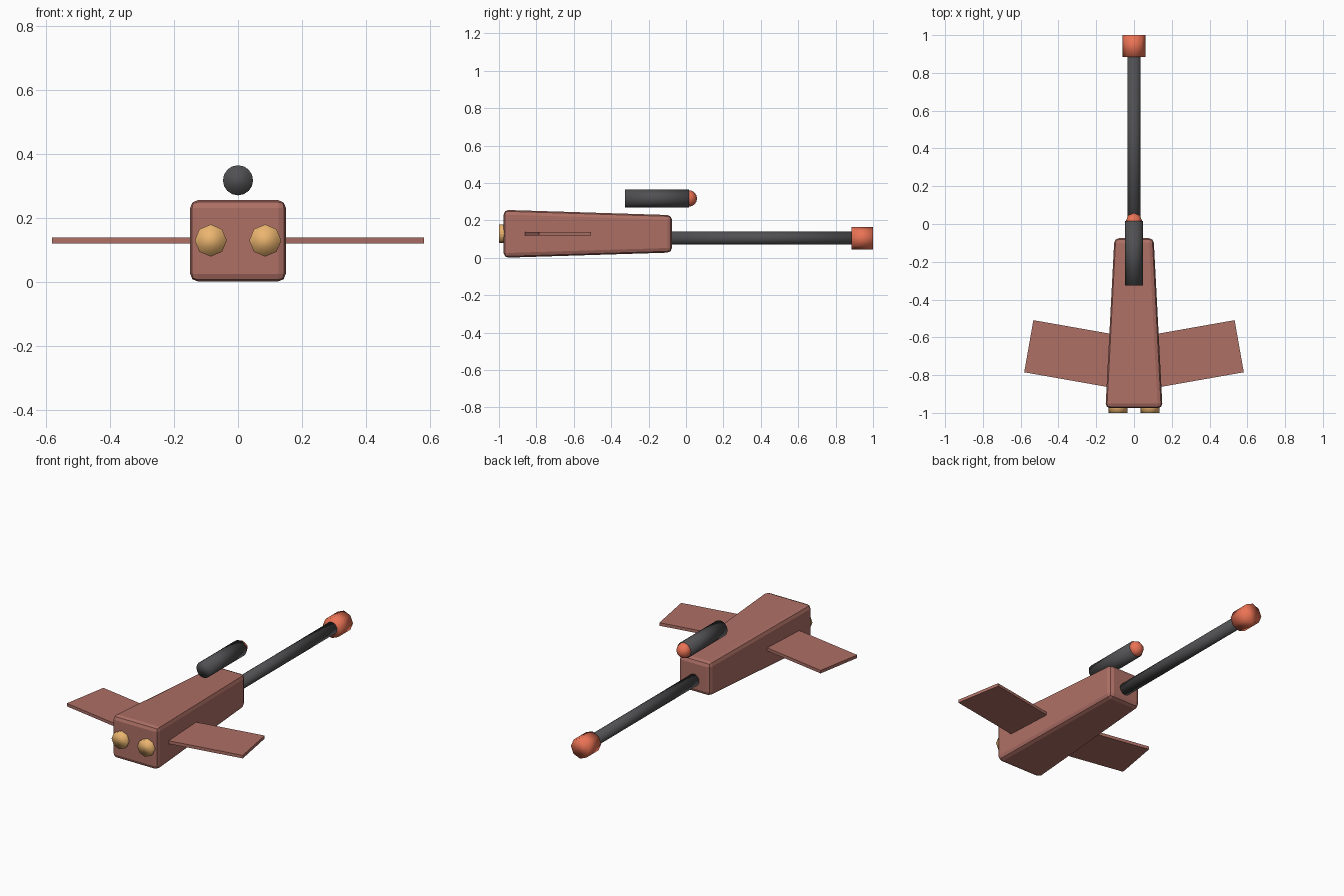
import bpy, bmesh
from math import radians, pi, cos, sin
from mathutils import Matrix

if "Cube" in bpy.data.objects:
    bpy.data.objects.remove(bpy.data.objects["Cube"])


def material(name, rgb):
    m = bpy.data.materials.new(name)
    m.diffuse_color = (*rgb, 1)
    m.use_nodes = True
    m.node_tree.nodes["Principled BSDF"].inputs["Base Color"].default_value = m.diffuse_color
    return m


RED = material("hull_red", (0.42, 0.16, 0.13))
DARK = material("dark_metal", (0.08, 0.08, 0.085))
ORANGE = material("orange_tip", (0.82, 0.17, 0.09))
GOLD = material("gold_glow", (0.83, 0.46, 0.16))


def finish(name, bm, mat, smooth=False):
    mesh = bpy.data.meshes.new(name)
    bmesh.ops.recalc_face_normals(bm, faces=bm.faces)
    for f in bm.faces:
        f.smooth = smooth
    bm.to_mesh(mesh)
    bm.free()
    mesh.materials.append(mat)
    ob = bpy.data.objects.new(name, mesh)
    bpy.context.collection.objects.link(ob)
    return ob


def rod(name, x, z, y0, y1, r, sides, mat):
    """Cylinder lying along y."""
    bm = bmesh.new()
    bmesh.ops.create_cone(bm, cap_ends=True, segments=sides, radius1=r, radius2=r,
                          depth=y1 - y0,
                          matrix=Matrix.Translation((x, (y0 + y1) / 2, z)) @ Matrix.Rotation(pi / 2, 4, 'X'))
    return finish(name, bm, mat, smooth=True)


# Tapered fuselage with rounded edges
bm = bmesh.new()
bmesh.ops.create_cube(bm, size=2)
for v in bm.verts:
    rear = v.co.y < 0
    v.co.x *= 0.151 if rear else 0.104
    v.co.z = 0.128 + v.co.z * (0.128 if rear else 0.1)
    v.co.y = -0.975 if rear else -0.075
body = finish("fuselage", bm, RED)
bevel = body.modifiers.new("bevel", 'BEVEL')
bevel.width = 0.025
bevel.segments = 2

# Swept wings: thin slabs turned ten degrees, rooted in the fuselage
for side, name in ((1, "right_wing"), (-1, "left_wing")):
    bm = bmesh.new()
    bmesh.ops.create_cube(bm, size=1)
    length, chord, a = 0.5, 0.28, radians(10)
    cx = 0.557 - length / 2 * cos(a)
    cy = -0.647 - length / 2 * sin(a)
    bmesh.ops.transform(bm, verts=bm.verts, matrix=Matrix.Translation((side * cx, cy, 0.129))
                        @ Matrix.Rotation(side * a, 4, 'Z')
                        @ Matrix.Diagonal((length, chord, 0.018, 1)))
    finish(name, bm, RED)

# Twin thrusters at the rear
for side, name in ((1, "right_thruster"), (-1, "left_thruster")):
    rod(name, side * 0.085, 0.129, -1.0, -0.94, 0.05, 8, GOLD)

# Long barrel and its muzzle
rod("barrel", 0, 0.105, -0.12, 0.92, 0.035, 16, DARK)
rod("muzzle", 0, 0.105, 0.885, 1.0, 0.06, 8, ORANGE)

# Floating scope tube with a rounded lens
rod("scope", 0, 0.317, -0.325, 0.015, 0.047, 16, DARK)
bm = bmesh.new()
bmesh.ops.create_uvsphere(bm, u_segments=8, v_segments=8, radius=0.044,
                          matrix=Matrix.Translation((0, 0.015, 0.317)) @ Matrix.Rotation(pi / 8, 4, 'X'))
finish("scope_lens", bm, ORANGE, smooth=True)
